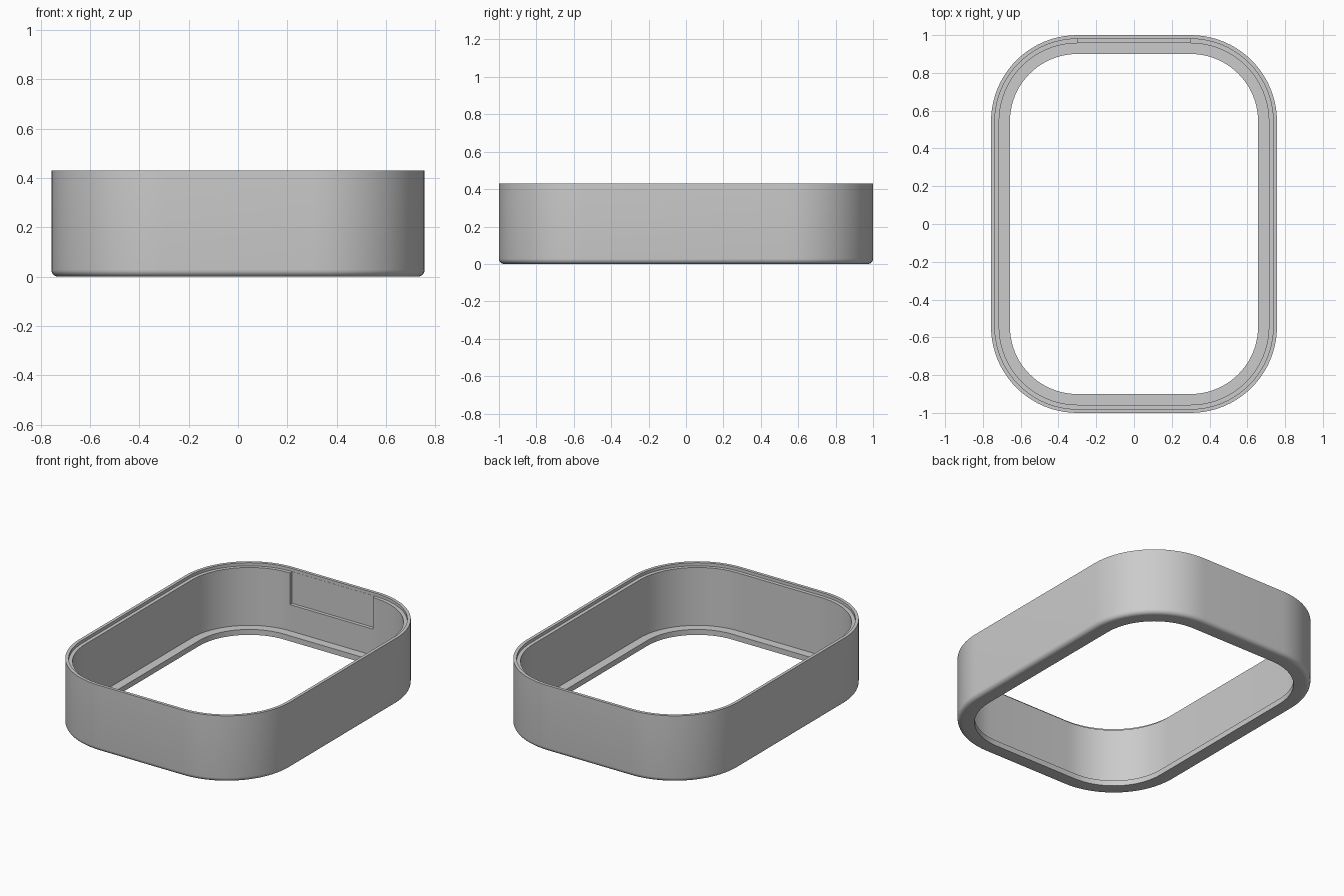
import bpy, bmesh, math

if "Cube" in bpy.data.objects:
    bpy.data.objects.remove(bpy.data.objects["Cube"])

HALF_X, HALF_Y, RADIUS = 0.757, 1.0, 0.457
HEIGHT, BEVEL, SEG = 0.43, 0.028, 20

grey = bpy.data.materials.new("light_grey")
grey.diffuse_color = (0.6, 0.6, 0.6, 1)
grey.use_nodes = True
grey.node_tree.nodes["Principled BSDF"].inputs["Base Color"].default_value = grey.diffuse_color


def rounded_outline(inset):
    """Rounded rectangle, inset inwards with concentric corners."""
    r = RADIUS - inset
    cx, cy = HALF_X - RADIUS, HALF_Y - RADIUS
    pts = []
    for q, (sx, sy) in enumerate([(1, 1), (-1, 1), (-1, -1), (1, -1)]):
        for i in range(SEG + 1):
            a = (q + i / SEG) * math.pi / 2
            pts.append((sx * cx + r * math.cos(a), sy * cy + r * math.sin(a)))
    return pts


def finish(bm, name):
    bmesh.ops.recalc_face_normals(bm, faces=bm.faces)
    mesh = bpy.data.meshes.new(name)
    bm.to_mesh(mesh)
    bm.free()
    mesh.materials.append(grey)
    ob = bpy.data.objects.new(name, mesh)
    bpy.context.collection.objects.link(ob)
    return ob


# Wall section as (inset, height): bottom rounding, rim lip, step, inner wall, floor ledge
section = [(BEVEL * (1 - math.sin(a)), BEVEL * (1 - math.cos(a)))
           for a in (i / 6 * math.pi / 2 for i in range(7))]
section += [(0, HEIGHT), (0.02, HEIGHT), (0.02, HEIGHT - 0.02),
            (0.043, HEIGHT - 0.02), (0.043, 0.035), (0.1, 0.035), (0.1, 0)]

# Frame body: the section swept around the rounded outline
bm = bmesh.new()
rings = [[bm.verts.new((x, y, z)) for x, y in rounded_outline(d)] for d, z in section]
n = len(rings[0])
for k, ring in enumerate(rings):
    nxt = rings[(k + 1) % len(rings)]
    for i in range(n):
        j = (i + 1) % n
        bm.faces.new((ring[i], ring[j], nxt[j], nxt[i]))
frame = finish(bm, "frame_body")

# Shallow recess in the inside of the back wall
bm = bmesh.new()
bmesh.ops.create_cube(bm, size=1)
for v in bm.verts:
    v.co = (0.297 * (1 if v.co.x > 0 else -1),
            0.979 if v.co.y > 0 else 0.92,
            0.5 if v.co.z > 0 else 0.205)
cutter = finish(bm, "recess_cutter")
cutter.hide_render = True

cut = frame.modifiers.new("recess", 'BOOLEAN')
cut.operation = 'DIFFERENCE'
cut.solver = 'EXACT'
cut.object = cutter

bpy.ops.object.select_all(action='DESELECT')
frame.select_set(True)
bpy.context.view_layer.objects.active = frame
bpy.ops.object.modifier_apply(modifier=cut.name)
bpy.data.objects.remove(cutter)
bpy.ops.object.shade_smooth_by_angle(angle=math.radians(30))
